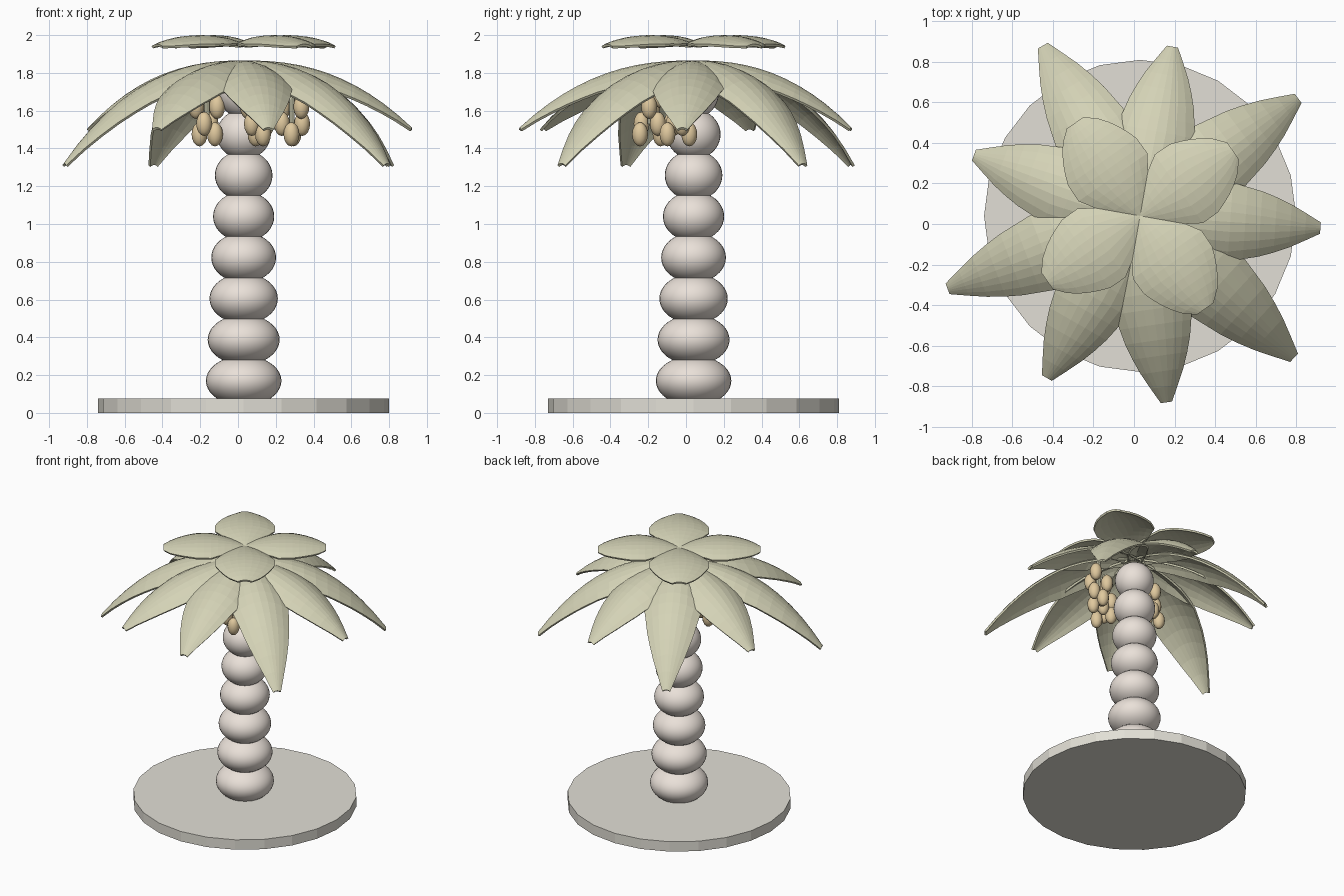
import bpy, bmesh
from math import sin, cos, radians, atan2, hypot

if "Cube" in bpy.data.objects:
    bpy.data.objects.remove(bpy.data.objects["Cube"])

CX, CY = 0.03, 0.04


def material(name, rgb):
    m = bpy.data.materials.new(name)
    m.diffuse_color = (*rgb, 1)
    m.use_nodes = True
    m.node_tree.nodes["Principled BSDF"].inputs["Base Color"].default_value = m.diffuse_color
    return m


LEAF = material("leaf_green", (0.66, 0.65, 0.47))
BARK = material("bark", (0.82, 0.75, 0.69))
STONE = material("base_stone", (0.76, 0.74, 0.67))
FRUIT = material("fruit_tan", (0.74, 0.58, 0.34))


def finish(ob, name, mat, smooth=False):
    ob.name = name
    ob.data.materials.append(mat)
    if smooth:
        bpy.ops.object.shade_smooth_by_angle()


def ball(name, loc, rx, rz, mat, seg=32, rings=20):
    bpy.ops.mesh.primitive_uv_sphere_add(segments=seg, ring_count=rings, radius=1, location=loc)
    ob = bpy.context.object
    ob.scale = (rx, rx, rz)
    finish(ob, name, mat, True)


def cylinder(name, loc, r, h, mat, sides):
    bpy.ops.mesh.primitive_cylinder_add(vertices=sides, radius=r, depth=h, location=loc)
    finish(bpy.context.object, name, mat)


def lerp(table, s):
    for (a, u), (b, v) in zip(table, table[1:]):
        if s <= b:
            return u + (v - u) * (s - a) / (b - a)
    return table[-1][1]


def leaf(name, angle, length, spine, widths, sag, nu=12, nv=8):
    """Arched leaf: spine(s) gives height, widths the half-width, sag lowers the edges."""
    bm = bmesh.new()
    ca, sa = cos(angle), sin(angle)
    rows = []
    for i in range(nu + 1):
        s = i / nu
        w = lerp(widths, s)
        row = []
        for j in range(nv + 1):
            v = 2 * j / nv - 1
            u, p = s * length, v * w
            row.append(bm.verts.new((CX + u * ca - p * sa, CY + u * sa + p * ca,
                                     spine(s) - sag * w * v * v)))
        rows.append(row)
    for a, b in zip(rows, rows[1:]):
        for j in range(nv):
            bm.faces.new((a[j], b[j], b[j + 1], a[j + 1]))
    me = bpy.data.meshes.new(name)
    bm.to_mesh(me)
    bm.free()
    ob = bpy.data.objects.new(name, me)
    bpy.context.collection.objects.link(ob)
    me.materials.append(LEAF)
    mod = ob.modifiers.new("thickness", 'SOLIDIFY')
    mod.thickness = 0.014
    mod.offset = -1


# Round base
cylinder("base", (CX, CY, 0.0375), 0.77, 0.075, STONE, 24)

# Trunk of stacked, slightly flattened balls
for i in range(8):
    ball(f"trunk_segment_{i + 1}", (CX, CY, 0.17 + 0.2175 * i), 0.2 - 0.0095 * i, 0.133, BARK)

# Nine drooping lower leaves, placed by tip position (x, y, droop)
LOW, HIGH = 0.545, 0.355
tips = [(0.92, -0.02, HIGH), (0.81, 0.62, LOW), (0.19, 0.875, HIGH),
        (-0.45, 0.88, LOW), (-0.79, 0.34, HIGH), (-0.92, -0.32, LOW),
        (-0.43, -0.76, HIGH), (0.16, -0.88, HIGH), (0.79, -0.66, LOW)]
low_widths = [(0, 0.06), (0.15, 0.125), (0.35, 0.185), (0.5, 0.195),
              (0.7, 0.155), (0.85, 0.1), (1, 0.028)]
for i, (x, y, d) in enumerate(tips):
    dx, dy = x - CX, y - CY
    leaf(f"lower_leaf_{i + 1}", atan2(dy, dx), hypot(dx, dy),
         lambda s, d=d: 1.866 - d * s ** 2.4, low_widths, 0.4)

# Four short crown leaves
top_widths = [(0, 0.03), (0.2, 0.13), (0.42, 0.208), (0.6, 0.205),
              (0.8, 0.155), (0.93, 0.1), (1, 0.05)]
for i in range(4):
    leaf(f"crown_leaf_{i + 1}", radians(35 + 90 * i), 0.56,
         lambda s: 2.0 - 0.19 * (s - 0.5) ** 2, top_widths, 0.22)

# Three hanging fruit bunches with stems
heights = [1.53, 1.475, 1.62, 1.53, 1.475, 1.62, 1.68]
for b, (x, y) in enumerate([(0.285, -0.04), (0.11, -0.19), (-0.165, -0.02)]):
    cylinder(f"fruit_stem_{b + 1}", (x, y, 1.68), 0.015, 0.3, LEAF, 8)
    for k, z in enumerate(heights):
        a = radians(20 + k * 62 + b * 25)
        ball(f"fruit_{b + 1}_{k + 1}", (x + 0.058 * cos(a), y + 0.058 * sin(a), z),
             0.042, 0.064, FRUIT, 12, 8)
